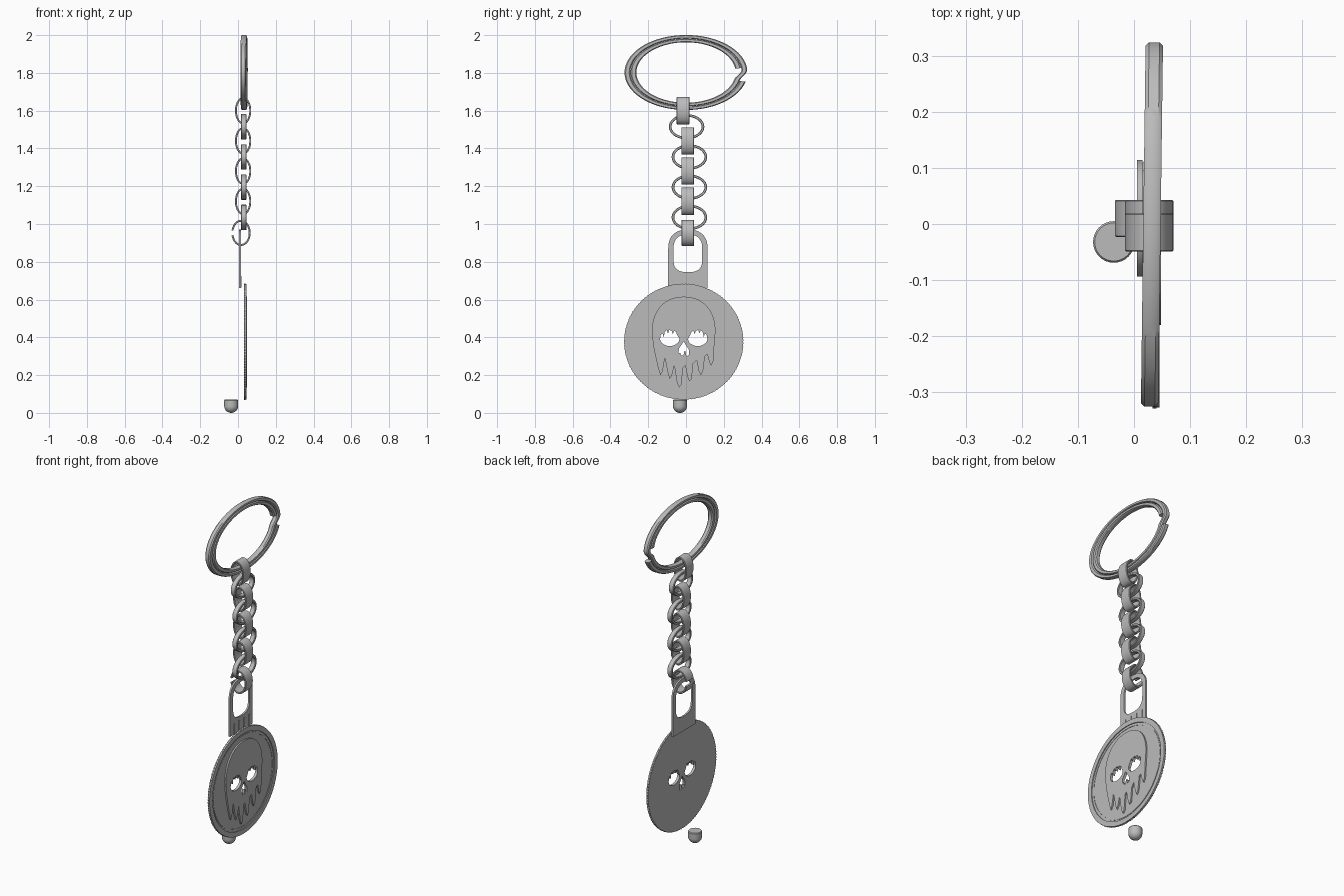
import bpy, bmesh
from math import pi, sin, cos, copysign
from mathutils import Matrix

cube = bpy.data.objects.get("Cube")
if cube:
    bpy.data.objects.remove(cube)

steel = bpy.data.materials.new("steel_grey")
steel.use_nodes = True
GREY = (0.5, 0.5, 0.5, 1)
steel.diffuse_color = GREY
steel.node_tree.nodes["Principled BSDF"].inputs["Base Color"].default_value = GREY


def finish(ob, angle=0.6):
    bpy.ops.object.select_all(action='DESELECT')
    ob.select_set(True)
    bpy.context.view_layer.objects.active = ob
    if ob.type == 'CURVE':
        bpy.ops.object.convert(target='MESH')
    ob.data.materials.clear()
    ob.data.materials.append(steel)
    bpy.ops.object.shade_smooth_by_angle(angle=angle)
    return ob


def mesh_object(name, bm):
    bmesh.ops.recalc_face_normals(bm, faces=bm.faces)
    me = bpy.data.meshes.new(name)
    bm.to_mesh(me)
    bm.free()
    ob = bpy.data.objects.new(name, me)
    bpy.context.collection.objects.link(ob)
    return finish(ob)


def plate(name, outlines, x0, x1):
    """Flat plate in the y-z plane; inner outlines become holes."""
    cu = bpy.data.curves.new(name, 'CURVE')
    cu.dimensions = '2D'
    cu.fill_mode = 'BOTH'
    cu.extrude = (x1 - x0) / 2
    for pts in outlines:
        sp = cu.splines.new('POLY')
        sp.points.add(len(pts) - 1)
        for p, (y, z) in zip(sp.points, pts):
            p.co = (y, z, 0, 1)
        sp.use_cyclic_u = True
    ob = bpy.data.objects.new(name, cu)
    bpy.context.collection.objects.link(ob)
    ob.matrix_world = Matrix(((0, 0, 1, (x0 + x1) / 2), (1, 0, 0, 0),
                              (0, 1, 0, 0), (0, 0, 0, 1)))
    return finish(ob)


def arc(cy, cz, a, b, t0=0, t1=2 * pi, n=48, power=2):
    """Superellipse arc; a full turn leaves out the repeated end point."""
    steps = n if t1 - t0 > 6.2 else n - 1
    out = []
    for i in range(n):
        t = t0 + (t1 - t0) * i / steps
        c, s = cos(t), sin(t)
        out.append((cy + a * copysign(abs(c) ** (2 / power), c),
                    cz + b * copysign(abs(s) ** (2 / power), s)))
    return out


def sweep(name, place, thick, width, t0=0, t1=2 * pi, n=48, closed=True):
    """Chamfered bar swept along place(t, outward_offset, side_offset)."""
    h, w = thick / 2, width / 2
    c = min(h, w) * 0.4
    prof = [(h, c - w), (h, w - c), (h - c, w), (c - h, w),
            (-h, w - c), (-h, c - w), (c - h, -w), (h - c, -w)]
    bm = bmesh.new()
    steps = n if closed else n - 1
    rows = [[bm.verts.new(place(t0 + (t1 - t0) * i / steps, o, s)) for o, s in prof]
            for i in range(n)]
    for i in range(steps):
        a, b = rows[i], rows[(i + 1) % n]
        for j in range(8):
            k = (j + 1) % 8
            bm.faces.new((a[j], a[k], b[k], b[j]))
    if not closed:
        bm.faces.new(rows[0])
        bm.faces.new(rows[-1])
    return mesh_object(name, bm)


# Split ring: inner coil steps out to the outer coil near the crossing
def split_ring_point(t, o, s):
    f = min(max((t - 2 * pi + 0.22) / 0.3, 0), 1)
    r = 0.278 + 0.032 * f * f * (3 - 2 * f) + o
    y = r * cos(t)
    return (0.032 + 0.013 * y + s, y, 1.802 + 0.61 * r * sin(t))


sweep("split_ring", split_ring_point, 0.031, 0.031, 0.13, 4 * pi - 0.25, 190, False)


# Chain links: wide bands around y, alternating with round links around x
def band_point(cx, cy, cz, rx, rz):
    return lambda t, o, s: (cx + (rx + o) * cos(t), cy + s, cz + (rz + o) * sin(t))


def round_point(cy, cz):
    return lambda t, o, s: (0.03 + s, cy + (0.087 + o) * cos(t), cz + (0.06 + o) * sin(t))


for i in range(4):
    cy = -0.015 if i == 0 else 0.009
    sweep(f"band_link_{i + 1}", band_point(0.027, cy, 1.6 - 0.16 * i, 0.038, 0.067), 0.01, 0.068)
    sweep(f"round_link_{i + 1}", round_point(0.003 if i == 0 else 0.018, 1.515 - 0.16 * i),
          0.014, 0.03)
sweep("open_link", band_point(0.016, 0.01, 0.953, 0.046, 0.064), 0.01, 0.066,
      -pi + 0.2, pi - 0.2, 44, False)

# Hanger plate with rounded window and vertical ribs
hanger = arc(0.01, 0.87, 0.104, 0.1, 0, pi, 32, 2.4) + [(-0.094, 0.66), (0.114, 0.66)]
window = (arc(0.01, 0.87, 0.076, 0.075, 0, pi, 24, 2.4)
          + arc(0.01, 0.81, 0.076, 0.065, pi, 2 * pi, 24, 2.6))
plate("hanger_plate", [hanger, window], 0.005, 0.015)
for i, y in enumerate((-0.06, -0.015, 0.03, 0.075)):
    plate(f"hanger_rib_{i + 1}", [[(y, 0.665), (y + 0.012, 0.665),
                                   (y + 0.012, 0.725), (y, 0.725)]], 0.013, 0.018)

# Medallion: pierced disc with reeded edge, raised rim and inner ring
MY, MZ = -0.012, 0.377
eye_shape = (arc(0.074, 0.392, 0.051, 0.038, pi, 2 * pi, 20)
             + [(0.121, 0.415), (0.112, 0.42), (0.106, 0.402), (0.1, 0.43), (0.09, 0.438),
                (0.083, 0.42), (0.077, 0.438), (0.064, 0.436), (0.058, 0.416),
                (0.052, 0.434), (0.042, 0.43), (0.034, 0.412)])
eyes = [[(MY + side * u, z) for u, z in eye_shape] for side in (-1, 1)]
nose = [(MY + u, z) for u, z in (
    (0, 0.378), (0.012, 0.358), (0.027, 0.335), (0.027, 0.306), (0.014, 0.3), (0.01, 0.325),
    (0.004, 0.33), (-0.002, 0.302), (-0.014, 0.304), (-0.018, 0.318), (-0.027, 0.316),
    (-0.026, 0.34), (-0.012, 0.36))]
holes = eyes + [nose]
reeded = [(MY + (p[0] - MY) * k, MZ + (p[1] - MZ) * k)
          for i, p in enumerate(arc(MY, MZ, 0.317, 0.308, n=240))
          for k in [1 if i % 2 else 0.988]]
plate("medallion_disc", [reeded] + holes, 0.033, 0.04)


def flat_ring(name, outer, inner, top):
    plate(name, [arc(MY, MZ, r, r * 0.972, n=96) for r in (outer, inner)], 0.039, top)


flat_ring("medallion_rim", 0.315, 0.286, 0.045)
flat_ring("medallion_inner_ring", 0.277, 0.27, 0.042)

# Raised skull relief with dripping lower edge
drips = ((0.162, 0.36), (0.156, 0.27), (0.145, 0.25), (0.135, 0.27), (0.125, 0.31),
         (0.112, 0.3), (0.102, 0.22), (0.09, 0.2), (0.08, 0.22), (0.068, 0.28),
         (0.05, 0.26), (0.042, 0.18), (0.03, 0.167), (0.02, 0.19), (0.008, 0.25),
         (-0.004, 0.24), (-0.012, 0.15), (-0.024, 0.135), (-0.036, 0.16), (-0.05, 0.25),
         (-0.062, 0.2), (-0.074, 0.18), (-0.084, 0.21), (-0.1, 0.29), (-0.112, 0.22),
         (-0.124, 0.2), (-0.136, 0.24), (-0.15, 0.3), (-0.162, 0.36))
skull = (arc(MY, 0.43, 0.168, 0.185, 0, pi, 40, 2.2)
         + [(MY + u, z) for u, z in reversed(drips)])
plate("skull_relief", [skull] + holes, 0.039, 0.0485)

# Loose round-bottomed bead, revolved from a profile
bm = bmesh.new()
profile = [(0, 0.07), (0.034, 0.07), (0.037, 0.066)]
profile += [(0.037 * cos(a), 0.036 - 0.036 * sin(a)) for a in (i * pi / 16 for i in range(9))]
vs = [bm.verts.new((r, 0, z)) for r, z in profile]
edges = [bm.edges.new(pair) for pair in zip(vs, vs[1:])]
bmesh.ops.spin(bm, geom=vs + edges, cent=(0, 0, 0), axis=(0, 0, 1), angle=2 * pi, steps=32)
bmesh.ops.remove_doubles(bm, verts=bm.verts, dist=0.0001)
bmesh.ops.translate(bm, verts=bm.verts, vec=(-0.036, -0.032, 0))
mesh_object("bead", bm)
